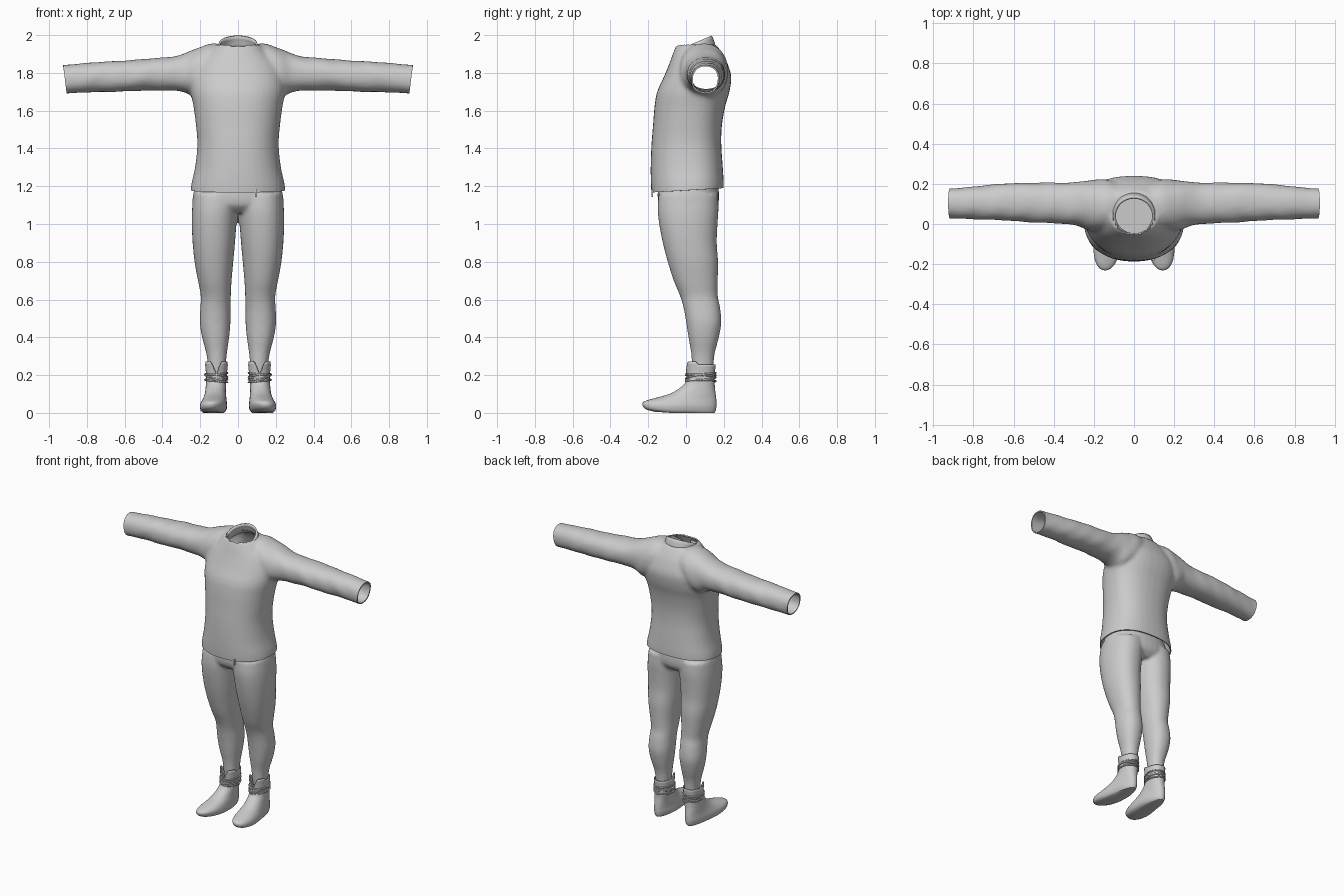
import bpy, bmesh, math
from mathutils import Vector

if "Cube" in bpy.data.objects:
    bpy.data.objects.remove(bpy.data.objects["Cube"])

grey = bpy.data.materials.new("cloth grey")
grey.diffuse_color = (0.6, 0.6, 0.6, 1)
grey.use_nodes = True
grey.node_tree.nodes["Principled BSDF"].inputs["Base Color"].default_value = grey.diffuse_color


def finish(bm, name, angle=50):
    bmesh.ops.recalc_face_normals(bm, faces=bm.faces)
    me = bpy.data.meshes.new(name)
    bm.to_mesh(me)
    bm.free()
    ob = bpy.data.objects.new(name, me)
    bpy.context.collection.objects.link(ob)
    me.materials.append(grey)
    select(ob)
    bpy.ops.object.shade_smooth_by_angle(angle=math.radians(angle))
    return ob


def select(ob):
    bpy.ops.object.select_all(action='DESELECT')
    ob.select_set(True)
    bpy.context.view_layer.objects.active = ob


def modify(ob, kind, **props):
    mod = ob.modifiers.new(kind, kind)
    for k, v in props.items():
        setattr(mod, k, v)
    select(ob)
    bpy.ops.object.modifier_apply(modifier=mod.name)


def spline(keys, steps):
    """Catmull-Rom between the key sections."""
    out = []
    for i in range(len(keys) - 1):
        p = [keys[max(0, min(len(keys) - 1, i + d))] for d in (-1, 0, 1, 2)]
        for s in range(steps):
            t = s / steps
            out.append([0.5 * (2*b + (c-a)*t + (2*a-5*b+4*c-d)*t*t + (3*b-a-3*c+d)*t**3)
                        for a, b, c, d in zip(*p)])
    return out + [list(keys[-1])]


def loft(bm, keys, axis='z', side=1, n=36, steps=4, power=2.2, taper=0.0,
         wrinkle=0.0, caps=True, warp=None):
    """Sections (position, u min, u max, v min, v max) along z or x."""
    rings = []
    for p, u0, u1, v0, v1 in spline(keys, steps):
        ring = []
        for i in range(n):
            a = 2 * math.pi * i / n
            c, s = math.cos(a), math.sin(a)
            cu = math.copysign(abs(c) ** (2 / power), c) * (1 + taper * s)
            sv = math.copysign(abs(s) ** (2 / power), s)
            k = 1 + wrinkle * math.sin(34 * p + 3 * s) * math.sin(13 * p + 2 * c)
            u, v = (u0+u1)/2 + (u1-u0)/2*cu*k, (v0+v1)/2 + (v1-v0)/2*sv*k
            co = (u, v, p) if axis == 'z' else (p, u, v)
            if warp:
                co = warp(*co)
            ring.append(bm.verts.new((co[0] * side, co[1], co[2])))
        rings.append(ring)
    for r, q in zip(rings, rings[1:]):
        for i in range(n):
            j = (i + 1) % n
            bm.faces.new((r[i], r[j], q[j], q[i]))
    if caps:
        bm.faces.new(rings[0])
        bm.faces.new(rings[-1])
    bmesh.ops.recalc_face_normals(bm, faces=bm.faces)


def cut(ob, co, normal):
    bm = bmesh.new()
    bm.from_mesh(ob.data)
    bmesh.ops.bisect_plane(bm, geom=bm.verts[:] + bm.edges[:] + bm.faces[:],
                           plane_co=co, plane_no=normal, clear_outer=True)
    bm.to_mesh(ob.data)
    bm.free()


# Jacket: body and sleeves blended together, then opened at cuffs, hem and neck
TORSO = [(1.08, -.25, .25, -.175, .19), (1.19, -.25, .25, -.185, .20),
         (1.30, -.227, .227, -.187, .195), (1.42, -.215, .215, -.183, .187),
         (1.52, -.222, .222, -.175, .19), (1.62, -.235, .235, -.167, .207),
         (1.70, -.25, .25, -.153, .23), (1.78, -.25, .25, -.117, .24),
         (1.85, -.22, .22, -.088, .22), (1.90, -.17, .17, -.07, .195),
         (1.95, -.12, .12, -.05, .16)]
SLEEVE = [(.06, .0, .20, 1.72, 1.95), (.14, -.03, .22, 1.69, 1.953),
          (.22, -.03, .22, 1.67, 1.93), (.28, -.01, .21, 1.695, 1.905),
          (.36, .0, .205, 1.706, 1.885), (.50, .008, .207, 1.706, 1.873),
          (.62, .015, .203, 1.70, 1.865), (.75, .022, .192, 1.699, 1.856),
          (.90, .027, .178, 1.69, 1.845), (.98, .027, .175, 1.688, 1.84)]
bm = bmesh.new()
loft(bm, TORSO, power=2.35, taper=.06)
for side in (1, -1):
    loft(bm, SLEEVE, 'x', side, wrinkle=.025, steps=6)
jacket = finish(bm, "jacket")
modify(jacket, 'REMESH', mode='VOXEL', voxel_size=.011)
modify(jacket, 'SMOOTH', factor=.5, iterations=8)
for side in (1, -1):
    cut(jacket, (side * .917, 0, 1.77), (side, 0, -.12))
cut(jacket, (0, 0, 1.178), (0, .06, -1))
bm = bmesh.new()
bm.from_mesh(jacket.data)
hole = [v for v in bm.verts if v.co.z > 1.8 and (v.co.x / .096)**2 + ((v.co.y - .045) / .094)**2 < 1]
bmesh.ops.delete(bm, geom=hole, context='VERTS')
bm.to_mesh(jacket.data)
bm.free()
modify(jacket, 'SOLIDIFY', thickness=.008, offset=-1)
select(jacket)
bpy.ops.object.shade_smooth_by_angle(angle=math.radians(50))

# Collar: tilted stand-up band, open at the front
bm = bmesh.new()
rows = []
N = 48
for i in range(N + 1):
    a = .55 + (2 * math.pi - .60) * i / N
    low = .022 * max(0, 1 - i / 5)
    row = []
    for rx, ry, cy, z in ((.118, .112, .046, 1.838), (.113, .108, .045, 1.868),
                          (.107, .102, .042, 1.896), (.102, .097, .040, 1.915 - low)):
        y = cy - ry * math.cos(a)
        row.append(bm.verts.new((rx * math.sin(a), y, z + .42 * (y + .06))))
    rows.append(row)
for r, q in zip(rows, rows[1:]):
    for k in range(3):
        bm.faces.new((r[k], q[k], q[k + 1], r[k + 1]))
collar = finish(bm, "collar")
modify(collar, 'SOLIDIFY', thickness=.012, offset=-1)

# Zip pull hanging below the hem
bm = bmesh.new()
bmesh.ops.create_cube(bm, size=1)
for v in bm.verts:
    v.co = Vector((.095 + v.co.x * .012, -.178 + v.co.y * .008, 1.162 + v.co.z * .04))
finish(bm, "zip_pull", 20)

# Trousers: hips and two legs blended together
HIPS = [(1.06, -.19, .19, -.10, .13), (1.10, -.237, .237, -.142, .168),
        (1.16, -.237, .237, -.15, .175), (1.23, -.215, .215, -.14, .165)]
LEG = [(.20, .068, .158, .04, .14), (.26, .064, .160, .032, .146),
       (.32, .058, .169, .027, .153), (.40, .047, .190, .013, .174),
       (.48, .040, .202, .001, .187), (.56, .040, .199, -.014, .18),
       (.62, .038, .197, -.032, .168), (.70, .034, .212, -.065, .168),
       (.80, .025, .230, -.097, .17), (.90, .016, .24, -.123, .163),
       (1.0, .008, .245, -.142, .167), (1.08, .0, .243, -.15, .172),
       (1.16, -.01, .235, -.145, .17)]
bm = bmesh.new()
loft(bm, HIPS)
for side in (1, -1):
    loft(bm, LEG, side=side)
trousers = finish(bm, "trousers")
modify(trousers, 'REMESH', mode='VOXEL', voxel_size=.01)
modify(trousers, 'SMOOTH', factor=.5, iterations=5)
select(trousers)
bpy.ops.object.shade_smooth_by_angle(angle=math.radians(50))

# Boots: horizontal slices, toe turned out and lifted, notched shaft top
FOOT = [(.0, .075, .172, -.17, .15), (.012, .062, .182, -.215, .157),
        (.035, .056, .188, -.231, .161), (.055, .058, .186, -.22, .161),
        (.075, .061, .181, -.165, .160), (.10, .064, .176, -.088, .157),
        (.13, .064, .172, -.035, .153), (.16, .062, .169, -.004, .152),
        (.20, .059, .169, .004, .152), (.255, .054, .174, .0, .157)]


def boot_shape(x, y, z):
    front = max(0, -y + .02)
    f = max(0, 1 - z / .16)
    x = .117 + (x - .117) * (1 + f * min(.2, (.03 - y) * .9)) + .11 * front * f
    z += .07 * max(0, -y - .08) * f
    if z > .2:  # front notch and raised flaps
        t = (z - .2) / .055
        d = abs(x - .115)
        if y < .06:
            z += t * (.016 - .066 * max(0, 1 - d / .032))
    return x, y, z


for side, label in ((1, "left"), (-1, "right")):
    bm = bmesh.new()
    loft(bm, FOOT, side=side, n=40, warp=boot_shape, caps=False)
    rim = [e for e in bm.edges if e.is_boundary and e.verts[0].co.z < .1]
    bmesh.ops.holes_fill(bm, edges=rim, sides=0)
    boot = finish(bm, label + "_boot")
    modify(boot, 'SOLIDIFY', thickness=.007, offset=-1)

    # Laces wound around the ankle
    bm = bmesh.new()
    M, K = 36, 6
    for z0, tx, ty in ((.168, .1, .0), (.182, -.12, .06), (.195, .1, -.08), (.208, -.06, .05), (.19, .2, .12)):
        ring = []
        for i in range(M):
            a = 2 * math.pi * i / M
            c, s = math.cos(a), math.sin(a)
            tube = []
            for k in range(K):
                b = 2 * math.pi * k / K
                r = .005 * math.cos(b)
                tube.append(bm.verts.new((side * (.115 + (.059 + r) * c), .078 + (.079 + r) * s,
                                          z0 + tx * .059 * c + ty * .079 * s + .005 * math.sin(b))))
            ring.append(tube)
        for i in range(M):
            p, q = ring[i], ring[(i + 1) % M]
            for k in range(K):
                m = (k + 1) % K
                bm.faces.new((p[k], q[k], q[m], p[m]))
    finish(bm, label + "_laces", 80)
